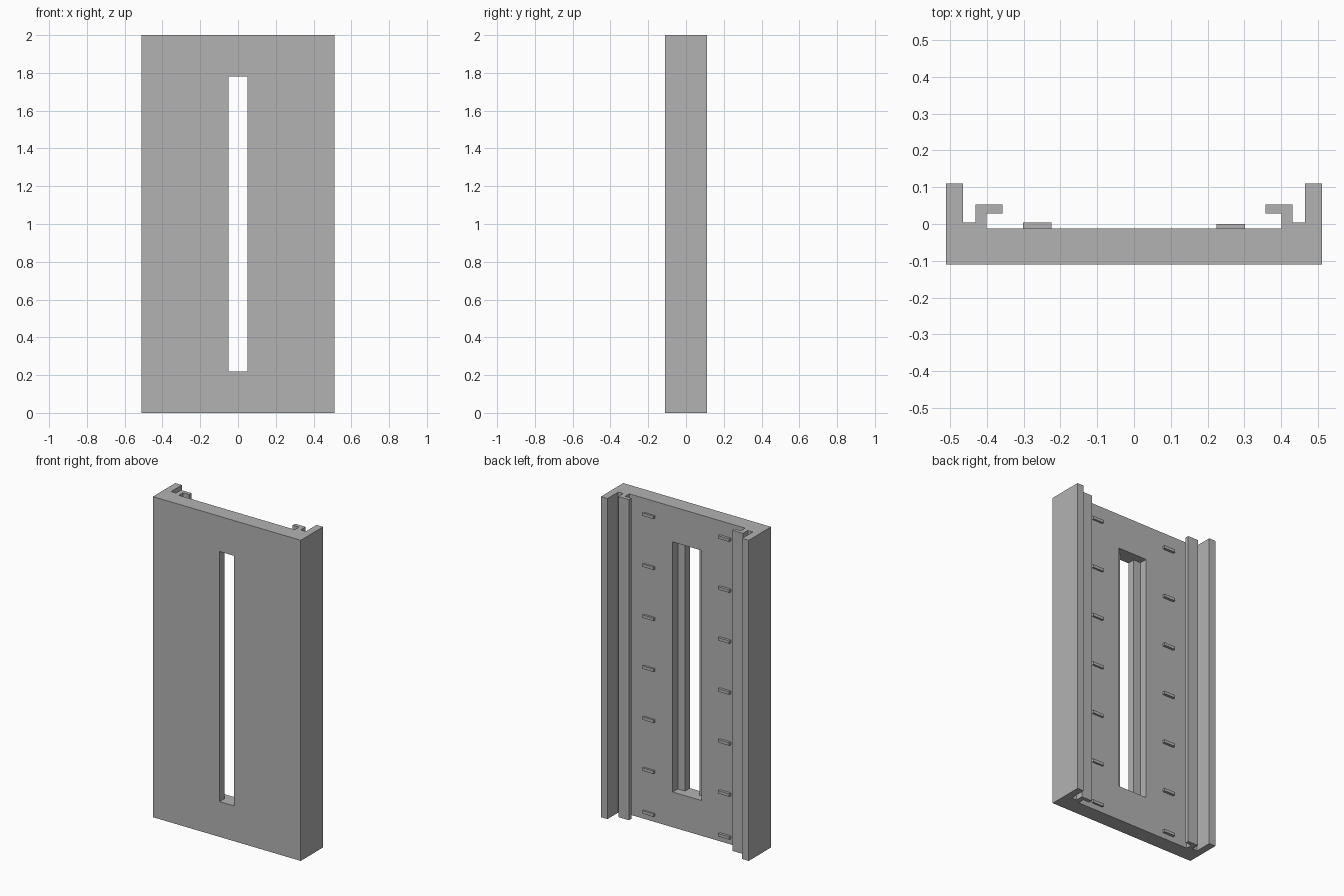
import bpy
import bmesh

if "Cube" in bpy.data.objects:
    bpy.data.objects.remove(bpy.data.objects["Cube"], do_unlink=True)

HEIGHT = 2.0
BACK = -0.012   # back surface of the panel
FRONT = -0.11

# Single grey material
GREY = (0.45, 0.45, 0.45, 1)
grey = bpy.data.materials.new("plain grey")
grey.use_nodes = True
grey.diffuse_color = GREY
grey.node_tree.nodes["Principled BSDF"].inputs["Base Color"].default_value = GREY


def add_object(name, bm):
    bmesh.ops.recalc_face_normals(bm, faces=bm.faces[:])
    mesh = bpy.data.meshes.new(name)
    bm.to_mesh(mesh)
    bm.free()
    mesh.materials.append(grey)
    obj = bpy.data.objects.new(name, mesh)
    bpy.context.collection.objects.link(obj)
    return obj


def box(name, x, y, z):
    bm = bmesh.new()
    bmesh.ops.create_cube(bm, size=1)
    for v in bm.verts:
        v.co = [lo + (c + 0.5) * (hi - lo) for c, (lo, hi) in zip(v.co, (x, y, z))]
    return add_object(name, bm)


# Panel with side flanges and hooked rails: half profile, mirrored, extruded up
half = [(0.51, FRONT), (0.51, 0.11), (0.465, 0.11), (0.465, 0.004),
        (0.43, 0.004), (0.43, 0.053), (0.357, 0.053), (0.357, 0.029),
        (0.4, 0.029), (0.4, BACK)]
outline = half + [(-x, y) for x, y in reversed(half)]
bm = bmesh.new()
base = bm.faces.new([bm.verts.new((x, y, 0)) for x, y in outline])
top = bmesh.ops.extrude_face_region(bm, geom=[base])["geom"]
bmesh.ops.translate(bm, vec=(0, 0, HEIGHT),
                    verts=[g for g in top if isinstance(g, bmesh.types.BMVert)])
panel = add_object("panel", bm)

# Stepped window slot: narrow at the front, wide at the back
cutters = [box("narrow_slot_cutter", (-0.05, 0.05), (-0.2, 0.1), (0.22, 1.78)),
           box("wide_slot_cutter", (-0.1, 0.1), (-0.062, 0.1), (0.22, 1.78))]
for cutter in cutters:
    cutter.hide_render = True
    cut = panel.modifiers.new(cutter.name, "BOOLEAN")
    cut.operation = "DIFFERENCE"
    cut.solver = "EXACT"
    cut.object = cutter
bpy.context.view_layer.update()
evaluated = panel.evaluated_get(bpy.context.evaluated_depsgraph_get())
cut_mesh = bpy.data.meshes.new_from_object(evaluated)
panel.modifiers.clear()
panel.data = cut_mesh
for cutter in cutters:
    bpy.data.objects.remove(cutter, do_unlink=True)

# Two columns of small ribs on the back
levels = [1.903 - 0.318 * i for i in range(6)] + [0.045]
for side, sign, depth in (("left", 1, 0.0), ("right", -1, 0.004)):
    for i, z in enumerate(levels):
        x = sorted((sign * 0.224, sign * 0.301))
        box(f"{side}_rib_{i + 1}", x, (BACK - 0.005, depth), (z - 0.009, z + 0.009))
